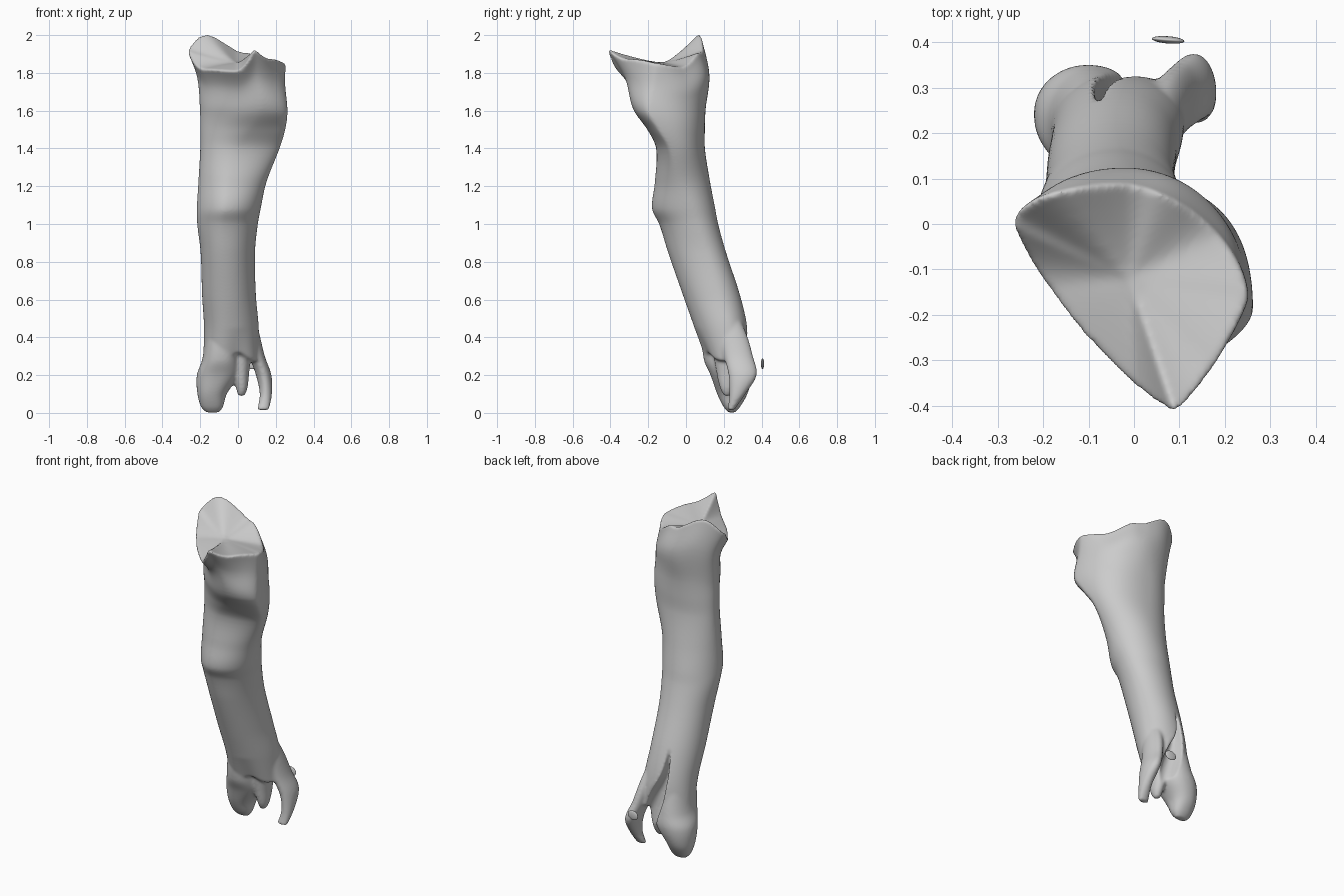
import bpy, bmesh, math

if "Cube" in bpy.data.objects:
    bpy.data.objects.remove(bpy.data.objects["Cube"])

SEG = 24  # points per quarter of a cross-section


def lerp_table(table, t):
    for (a, va), (b, vb) in zip(table, table[1:]):
        if t <= b:
            k = max(0.0, (t - a) / (b - a))
            k = k * k * (3 - 2 * k)
            return va + (vb - va) * k
    return table[-1][1]


def spline(rows, steps):
    """Smoothly interpolated rows (cubic Hermite with z as the parameter)."""
    out = []
    n = len(rows)

    def slope(i, c):
        a, b = rows[max(i - 1, 0)], rows[min(i + 1, n - 1)]
        return (b[c] - a[c]) / (b[0] - a[0])

    for i in range(n - 1):
        p, q = rows[i], rows[i + 1]
        h = q[0] - p[0]
        for s in range(steps):
            t = s / steps
            h0, h1 = 2*t**3 - 3*t*t + 1, t**3 - 2*t*t + t
            h2, h3 = -2*t**3 + 3*t*t, t**3 - t*t
            out.append([p[c]*h0 + slope(i, c)*h*h1 + q[c]*h2 + slope(i + 1, c)*h*h3
                        for c in range(len(p))])
    return out + [list(rows[-1])]


def section(row, n_left, n_right, n_back=2.0):
    """Closed outline through the left, front, right and back extreme points."""
    z, lx, ly, fx, fy, rx, ry, bx, by = row
    quads = [((lx, ly), (fx, fy), (fx, ly), n_left), ((fx, fy), (rx, ry), (fx, ry), n_right),
             ((rx, ry), (bx, by), (bx, ry), n_back), ((bx, by), (lx, ly), (bx, ly), 2.0)]
    pts = []
    for q, (p0, p1, c, n) in enumerate(quads):
        for i in range(SEG):
            a = i / SEG * math.pi / 2
            u, v = abs(math.cos(a)) ** (2 / n), abs(math.sin(a)) ** (2 / n)
            pts.append((q + i / SEG, c[0] + (p0[0]-c[0])*u + (p1[0]-c[0])*v,
                        c[1] + (p0[1]-c[1])*u + (p1[1]-c[1])*v, z))
    return pts


def skin(bm, rings):
    loops = [[bm.verts.new(p) for p in r] for r in rings]
    n = len(loops[0])
    faces = []
    for a, b in zip(loops, loops[1:]):
        faces += [bm.faces.new((a[i], a[(i+1) % n], b[(i+1) % n], b[i])) for i in range(n)]
    for l in (loops[0], loops[-1]):
        c = bm.verts.new([sum(v.co[k] for v in l) / n for k in range(3)])
        faces += [bm.faces.new((l[i], l[(i+1) % n], c)) for i in range(n)]
    bmesh.ops.recalc_face_normals(bm, faces=faces)


def branch(bm, rows, n=2.0):
    """Simple oval loft; rows are (z, x min, x max, y min, y max)."""
    rings = []
    for z, x0, x1, y0, y1 in spline(rows, 5):
        xm, ym = (x0 + x1) / 2, (y0 + y1) / 2
        rings.append([p[1:] for p in section((z, x0, ym, xm, y0, x1, ym, xm, y1), n, n, n)])
    skin(bm, rings)


def to_object(bm, name):
    me = bpy.data.meshes.new(name)
    bm.to_mesh(me)
    bm.free()
    ob = bpy.data.objects.new(name, me)
    bpy.context.collection.objects.link(ob)
    return ob


# Shaft: z, then left, front, right and back extreme points
shaft_rows = [
    (0.27, -.185, .22, -.06, .105, .11, .25, -.04, .335),
    (0.45, -.18, .19, -.06, .045, .11, .22, -.03, .325),
    (0.62, -.19, .13, -.06, -.015, .095, .17, -.03, .287),
    (0.85, -.198, .06, -.07, -.095, .09, .10, -.04, .212),
    (1.00, -.216, .01, -.08, -.142, .105, .05, -.04, .17),
    (1.08, -.218, -.01, -.07, -.18, .12, .02, -.04, .155),
    (1.22, -.21, -.01, -.05, -.165, .15, -.03, -.03, .128),
    (1.40, -.20, .00, -.01, -.158, .22, -.08, -.03, .10),
    (1.50, -.20, .00, .06, -.205, .25, -.14, -.03, .10),
    (1.60, -.202, .00, .12, -.28, .262, -.19, -.03, .104),
    (1.75, -.217, .02, .10, -.327, .25, -.17, -.02, .124),
    (1.87, -.268, .00, .09, -.42, .253, -.16, -.03, .088)]
# Height of the upper rim around the outline (0 left, 1 front, 2 right, 3 back)
rim = [(0, 1.92), (.35, 1.82), (.7, 1.81), (1, 1.93), (1.5, 1.875), (2, 1.85),
       (2.4, 1.83), (2.8, 1.91), (3.4, 2.008), (4, 1.92)]
# Roundness of three of the quarters, by height
left_round = [(.8, 2.0), (1.08, 1.6), (1.4, 1.95), (1.6, 1.6), (1.87, 1.24)]
right_round = [(1.1, 2.0), (1.6, 1.65), (1.87, 1.2)]
back_round = [(1.2, 2.0), (1.55, 2.4), (1.7, 2.1), (1.87, 1.7)]

bm = bmesh.new()
rings = []
for row in spline(shaft_rows, 6):
    h = row[0]
    w = max(0.0, (h - 1.5) / 0.37) ** 1.5
    low = max(0.0, (0.45 - h) / 0.18)
    rings.append([(x, y, z + (lerp_table(rim, t) - 1.87) * w + low * .05 * math.exp(-(x / .06) ** 2))
                  for t, x, y, z in section(row, lerp_table(left_round, h),
                                            lerp_table(right_round, h), lerp_table(back_round, h))])
# Saddle-shaped joint surface
edge = rings[-1]
cx, cy, cz = -0.01, -0.12, 1.855
for k in (.9, .75, .6, .45, .3, .15):
    rings.append([(cx + (x-cx)*k, cy + (y-cy)*k, cz + (z-cz)*k**1.3) for x, y, z in edge])
skin(bm, rings)

# Lower left condyle, middle splinter and right prong
branch(bm, [(.002, -.17, -.10, .225, .26), (.03, -.195, -.08, .20, .285), (.1, -.215, -.06, .165, .325),
            (.2, -.218, .005, .13, .35), (.28, -.19, .005, .095, .34), (.42, -.17, .0, .08, .31)], 2.3)
branch(bm, [(.09, .0, .035, .2, .235), (.13, -.01, .05, .18, .26), (.22, -.03, .06, .16, .29),
            (.4, -.05, .08, .13, .29)])
branch(bm, [(.015, .10, .165, .22, .255), (.10, .115, .18, .23, .315), (.2, .095, .177, .225, .375),
            (.3, .06, .142, .2, .355), (.42, .03, .113, .17, .32), (.55, .0, .08, .14, .26)])
bone = to_object(bm, "bone_shaft")

# Cleft down the back of the lower end
bm = bmesh.new()
branch(bm, [(.08, -.01, .10, .27, .5), (.2, -.03, .09, .27, .5), (.35, -.075, .035, .26, .5),
            (.5, -.09, -.045, .25, .5), (.65, -.085, -.07, .25, .5)], 2.3)
cutter = to_object(bm, "cleft_cutter")
cutter.hide_render = True

# Fuse, cut and soften into one surface
bpy.context.view_layer.objects.active = bone
bone.select_set(True)


def fuse(size):
    m = bone.modifiers.new("fuse", 'REMESH')
    m.mode, m.voxel_size = 'VOXEL', size
    bpy.ops.object.modifier_apply(modifier=m.name)


fuse(.008)
cut = bone.modifiers.new("cut", 'BOOLEAN')
cut.operation, cut.object, cut.solver = 'DIFFERENCE', cutter, 'EXACT'
bpy.ops.object.modifier_apply(modifier=cut.name)
bpy.data.objects.remove(cutter)
fuse(.007)
soft = bone.modifiers.new("soften", 'SMOOTH')
soft.factor, soft.iterations = .5, 8
bpy.ops.object.modifier_apply(modifier=soft.name)
bpy.ops.object.shade_smooth()

# Loose chip behind the cleft
bpy.ops.mesh.primitive_uv_sphere_add(segments=24, ring_count=12, location=(.075, .405, .26))
chip = bpy.context.object
chip.name = "bone_chip"
chip.scale = (.036, .008, .028)
chip.rotation_euler = (0, 0, -.08)
bpy.ops.object.shade_smooth()
